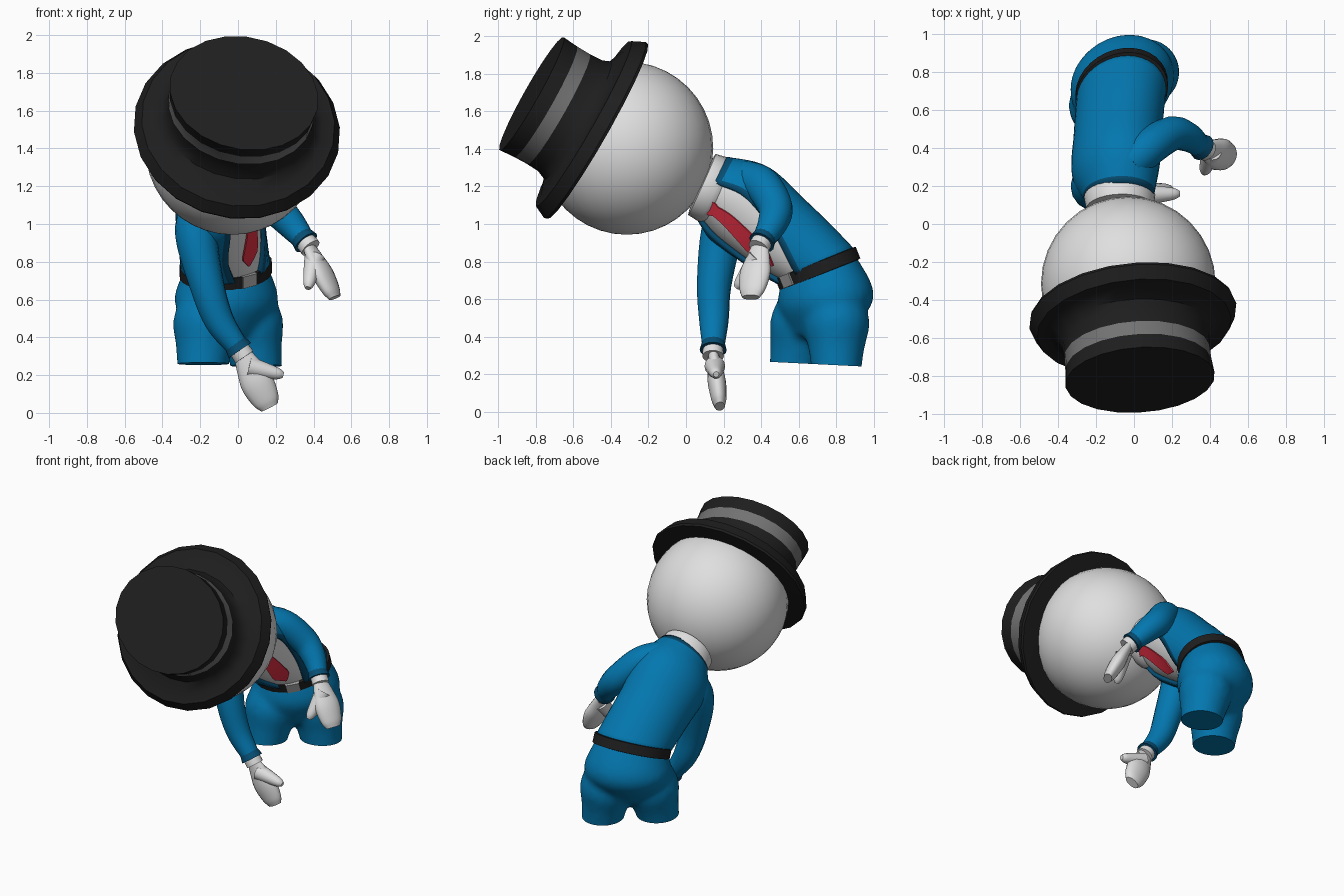
import bpy, bmesh, math
from mathutils import Vector as V

if "Cube" in bpy.data.objects:
    bpy.data.objects.remove(bpy.data.objects["Cube"])


def mat(name, r, g, b):
    m = bpy.data.materials.new(name)
    m.diffuse_color = (r, g, b, 1)
    m.use_nodes = True
    m.node_tree.nodes["Principled BSDF"].inputs["Base Color"].default_value = m.diffuse_color
    return m


BLUE = mat("suit blue", 0.001, 0.185, 0.43)
NAVY = mat("trim dark blue", 0.002, 0.075, 0.17)
WHITE = mat("head white", 0.74, 0.74, 0.74)
BLACK = mat("hat black", 0.013, 0.013, 0.013)
GREY = mat("band grey", 0.17, 0.17, 0.17)
RED = mat("tie red", 0.80, 0.03, 0.06)
BUCKLE = mat("buckle grey", 0.36, 0.36, 0.36)


def smooth(ob, deg=40):
    bpy.ops.object.select_all(action='DESELECT')
    bpy.context.view_layer.objects.active = ob
    ob.select_set(True)
    bpy.ops.object.shade_smooth_by_angle(angle=math.radians(deg))


def spline(keys, steps):
    """Catmull-Rom through tuples of any length."""
    k = [V(p) for p in keys]
    k = [k[0] * 2 - k[1]] + k + [k[-1] * 2 - k[-2]]
    out = []
    for i in range(1, len(k) - 2):
        a, b, c, d = k[i - 1:i + 3]
        for j in range(steps):
            t = j / steps
            out.append((b * 2 + (c - a) * t + (a * 2 - b * 5 + c * 4 - d) * t * t
                        + (b * 3 - a - c * 3 + d) * t ** 3) * 0.5)
    return out + [k[-2]]


def loft(name, rings, mats, rule=None, closed=True, cap=True):
    """Skin rows of points; rule(row, column) picks the material."""
    bm = bmesh.new()
    vs = [[bm.verts.new(p) for p in r] for r in rings]
    n = len(rings[0])
    for i in range(len(vs) - 1):
        for j in range(n if closed else n - 1):
            k = (j + 1) % n
            f = bm.faces.new((vs[i][j], vs[i][k], vs[i + 1][k], vs[i + 1][j]))
            f.material_index = rule(i, j) if rule else 0
    if cap:
        bm.faces.new(vs[0][::-1])
        bm.faces.new(vs[-1])
        bmesh.ops.recalc_face_normals(bm, faces=bm.faces[:])
    me = bpy.data.meshes.new(name)
    bm.to_mesh(me)
    bm.free()
    ob = bpy.data.objects.new(name, me)
    bpy.context.collection.objects.link(ob)
    for m in mats:
        me.materials.append(m)
    smooth(ob)
    return ob


def ellipse(c, u, v, ru, rv, n):
    return [c + u * ru * math.cos(2 * math.pi * i / n) + v * rv * math.sin(2 * math.pi * i / n)
            for i in range(n)]


def tube(name, points, radii, m, side=(1, 0, 0), steps=5, flat=1.0):
    """Elliptic tube through points, one radius each; flat thins it across side."""
    p = spline([(*q, r) for q, r in zip(points, radii)], steps)
    rings = []
    for i, q in enumerate(p):
        t = (V(p[min(i + 1, len(p) - 1)][:3]) - V(p[max(i - 1, 0)][:3])).normalized()
        u = V(side)
        u = (u - t * u.dot(t)).normalized()
        rings.append(ellipse(V(q[:3]), u, t.cross(u), q[3], q[3] * flat, 16))
    return loft(name, rings, [m])


# ---- head
HEAD = V((-0.03, -0.315, 1.403))
bpy.ops.mesh.primitive_uv_sphere_add(segments=32, ring_count=20, radius=0.46, location=HEAD)
head = bpy.context.object
head.name = "head"
head.data.materials.append(WHITE)
smooth(head)

# ---- top hat: profile of half width and height, crown narrower front to back
axis = V((0.097, -0.864, 0.495)).normalized()
wide = V((0.97, -0.02, -0.22))
wide = (wide - axis * wide.dot(axis)).normalized()
deep = axis.cross(wide)
base = HEAD + axis * 0.186 + V((0.005, 0, 0))
prof = [(0.42, -0.01), (0.545, -0.005), (0.55, 0.01), (0.515, 0.08), (0.45, 0.085),
        (0.415, 0.115), (0.392, 0.165), (0.388, 0.235), (0.39, 0.315), (0.398, 0.40)]
loft("top_hat", [ellipse(base + axis * h, wide, deep, r, r * (0.865 if h > 0.1 else 0.985), 22)
                 for r, h in prof], [BLACK, GREY], lambda i, j: 1 if i == 7 else 0)

# ---- torso: x, y, z, forward tilt, sideways turn, half width, half depth, jacket opening
TORSO = [(-0.065, 0.70, 0.765, 0.38, 0.58, 0.235, 0.20, 0.32),
         (-0.085, 0.48, 0.95, 0.75, 0.74, 0.235, 0.205, 0.62),
         (-0.095, 0.29, 1.105, 0.90, 0.84, 0.245, 0.205, 0.68),
         (-0.075, 0.14, 1.19, 1.12, 0.82, 0.175, 0.165, 0.75)]


def frame(k):
    a, s = k[3], k[4]
    t = V((0, -math.sin(a), math.cos(a)))
    f = V((s, 0, 0)) + V((0, -math.cos(a), -math.sin(a))) * math.sqrt(1 - s * s)
    return V(k[:3]), t, f, t.cross(f)


def section(k, grow=1.0, a0=0.0, n=32, lift=0.0):
    c, t, f, w = frame(k)
    span = 2 * math.pi - 2 * a0
    m = n - 1 if a0 else n
    return [c + t * lift + w * k[5] * grow * math.sin(a0 + span * i / m)
            + f * k[6] * grow * math.cos(a0 + span * i / m) for i in range(n)]


rows = spline(TORSO, 6)
loft("shirt", [section(k, 0.95) for k in rows], [WHITE])
jacket = loft("jacket", [section(k, 1.01, k[7], 36) for k in rows], [BLUE, NAVY],
              lambda i, j: 1 if j in (0, 34) or i == len(rows) - 2 else 0, closed=False, cap=False)
sol = jacket.modifiers.new("thickness", 'SOLIDIFY')
sol.thickness = 0.024
sol.offset = 0
sol.material_offset_rim = 1

# ---- tie laid along the shirt front: point, blade tapering upwards, knot
tie = []
for i, k in enumerate(rows[3:18]):
    hw = 0.005 + 0.024 * i if i < 3 else 0.042 if i > 12 else 0.056 - 0.0027 * (i - 3)
    c, t, f, w = frame(k)
    p = c + f * (k[6] * 0.95 + 0.012)
    tie.append([p - w * hw - f * 0.008, p - w * hw, p + w * hw, p + w * hw - f * 0.008])
loft("tie", tie, [RED])

# ---- collar
ca = V((0.03, -0.91, 0.41)).normalized()
cu = (V((1, 0, 0)) - ca * ca.x).normalized()
cc = V((-0.075, 0.13, 1.19))
loft("collar", [ellipse(cc + ca * h, cu, ca.cross(cu), r, r, 28)
                for h, r in ((-0.05, 0.17), (-0.02, 0.188), (0.05, 0.178), (0.055, 0.15))], [WHITE])

# ---- belt and buckle
B = TORSO[0]
loft("belt", [section(B, g, lift=h) for g, h in ((0.98, -0.04), (1.09, -0.036), (1.09, 0.03), (0.98, 0.034))],
     [BLACK])
c, t, f, w = frame(B)
c = c + f * (B[6] * 1.09)
loft("buckle", [[c + f * d + w * x * 0.045 + t * z * 0.033
                 for x, z in ((-1, -1), (1, -1), (1, 1), (-1, 1))] for d in (-0.02, 0.006)], [BUCKLE])

# ---- trousers: hips and legs fused, then cut flat at the bottom
HIPS = [B[:7], (-0.062, 0.745, 0.58, 0.1, 0.53, 0.285, 0.243), (-0.06, 0.70, 0.40, 0.0, 0.53, 0.15, 0.13)]
hips = loft("trousers", [section(k) for k in spline(HIPS, 6)], [BLUE])
parts = [hips]
for top, foot in (((-0.155, 0.655), (-0.193, 0.565)), ((0.04, 0.80), (0.11, 0.80))):
    pts = [V((*top, 0.62)).lerp(V((*foot, 0.18)), s) for s in (0, 0.33, 0.65, 1)]
    parts.append(tube("leg", pts, (0.14, 0.178, 0.15, 0.128), BLUE))
bpy.ops.object.select_all(action='DESELECT')
for o in parts:
    o.select_set(True)
bpy.context.view_layer.objects.active = hips
bpy.ops.object.join()
rm = hips.modifiers.new("fuse", 'REMESH')
rm.mode = 'VOXEL'
rm.voxel_size = 0.018
sm = hips.modifiers.new("soften", 'SMOOTH')
sm.iterations = 12
for name in ("fuse", "soften"):
    bpy.ops.object.modifier_apply(modifier=name)
bm = bmesh.new()
bm.from_mesh(hips.data)
bmesh.ops.bisect_plane(bm, geom=bm.verts[:] + bm.edges[:] + bm.faces[:],
                       plane_co=(0, 0.04, 0.287), plane_no=(0, 0.05, 1), clear_inner=True)
bmesh.ops.holes_fill(bm, edges=[e for e in bm.edges if e.is_boundary], sides=0)
bmesh.ops.recalc_face_normals(bm, faces=bm.faces[:])
for fc in bm.faces:
    fc.material_index = 0
bm.to_mesh(hips.data)
bm.free()
smooth(hips)


# ---- arm: sleeve, cuffs, mitten hand and thumb, all following the sleeve end
def arm(name, sleeve, tip, side, thumb, bulk):
    end, tip = V(sleeve[-1]), V(tip)
    d = (end - V(sleeve[-2])).normalized()
    tube(name + "_sleeve", sleeve, (0.115 * bulk, 0.11 * bulk, 0.092, 0.079, 0.059), BLUE, (0.9, 0.1, 0.4))
    tube(name + "_sleeve_cuff", [end - d * 0.025, end + d * 0.018], (0.062, 0.072), NAVY, steps=1)
    tube(name + "_glove_cuff", [end, end + d * 0.06], (0.055, 0.057), WHITE, steps=1)
    wrist = end + d * 0.035
    tube(name + "_hand", [wrist.lerp(tip, s) for s in (0, 0.27, 0.55, 0.85, 1)],
         (0.046, 0.07, 0.088, 0.074, 0.05), WHITE, side, flat=0.55)
    root = wrist.lerp(tip, 0.25)
    tube(name + "_thumb", [root.lerp(V(thumb), s) for s in (0, 0.5, 0.85, 1)],
         (0.055, 0.042, 0.03, 0.015), WHITE, (0, 1, 0.1))


arm("right", [(-0.19, 0.25, 1.09), (-0.22, 0.19, 0.94), (-0.165, 0.15, 0.68), (-0.10, 0.148, 0.49),
              (0.0, 0.145, 0.345)], (0.168, 0.18, 0.03), (0.88, 0, 0.45), (0.24, 0.16, 0.20), 1.02)
arm("left", [(-0.02, 0.32, 1.235), (0.08, 0.405, 1.205), (0.195, 0.475, 1.09), (0.28, 0.46, 1.0),
             (0.35, 0.41, 0.915)], (0.512, 0.345, 0.61), (0.4, 0.9, 0.1), (0.37, 0.268, 0.66), 0.9)
